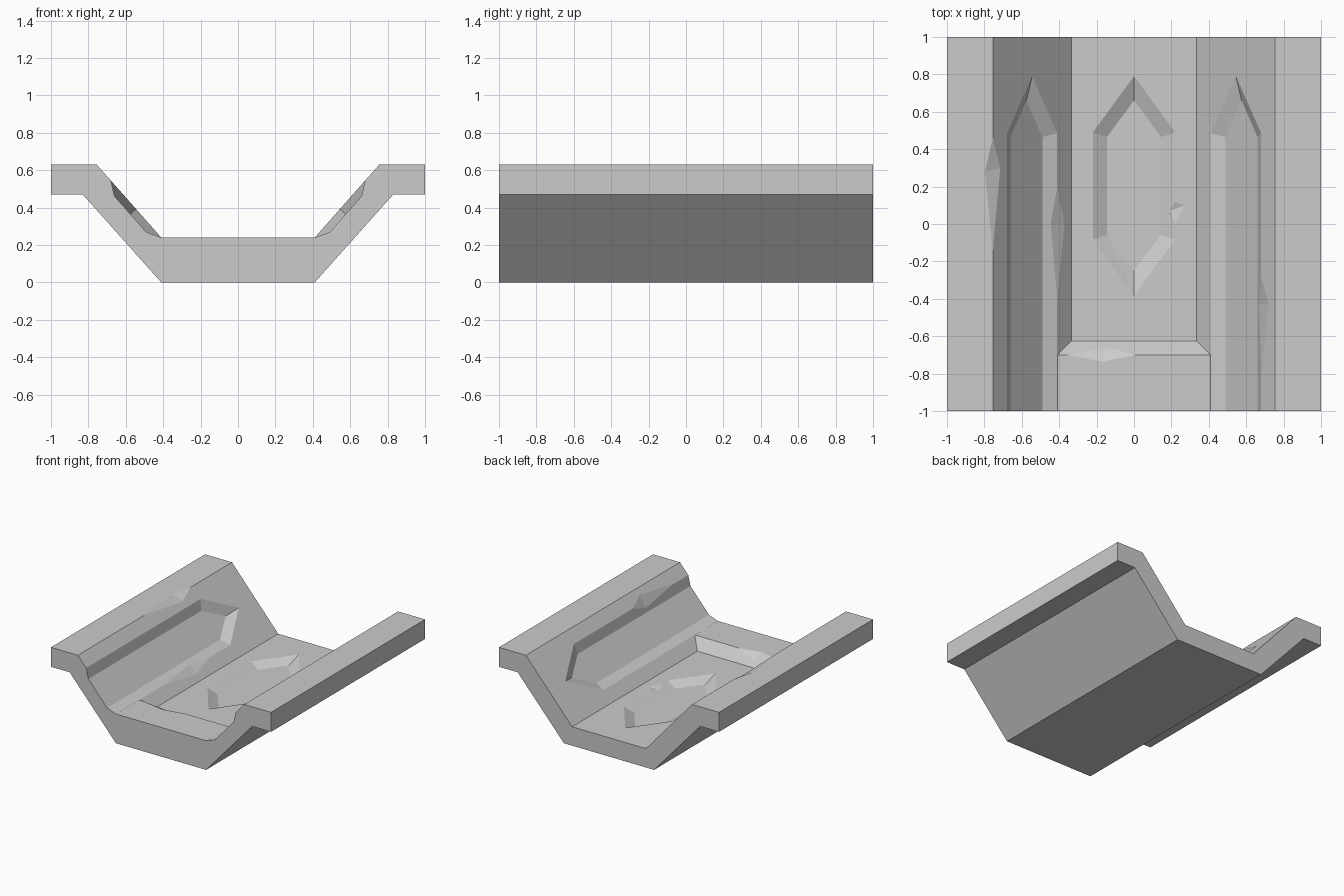
import bpy, bmesh
from mathutils import Vector

if "Cube" in bpy.data.objects:
    bpy.data.objects.remove(bpy.data.objects["Cube"])

SLOPE = 1.13
RIM, FLOOR, SILL = 0.63, 0.155, 0.24


def wall_z(x):
    return RIM - SLOPE * (0.755 - abs(x))


def to_object(bm, name):
    bmesh.ops.recalc_face_normals(bm, faces=bm.faces)
    me = bpy.data.meshes.new(name)
    bm.to_mesh(me)
    bm.free()
    ob = bpy.data.objects.new(name, me)
    bpy.context.collection.objects.link(ob)
    return ob


def hull(name, pts):
    bm = bmesh.new()
    for p in pts:
        bm.verts.new(p)
    res = bmesh.ops.convex_hull(bm, input=bm.verts)
    junk = {g for g in res["geom_interior"] if isinstance(g, bmesh.types.BMVert)}
    bmesh.ops.delete(bm, geom=list(junk), context='VERTS')
    bmesh.ops.dissolve_limit(bm, angle_limit=0.002, verts=bm.verts, edges=bm.edges)
    return to_object(bm, name)


def boolean(target, tool, operation='DIFFERENCE'):
    mod = target.modifiers.new("bool", 'BOOLEAN')
    mod.operation, mod.object, mod.solver = operation, tool, 'EXACT'
    bpy.context.view_layer.objects.active = target
    bpy.ops.object.modifier_apply(modifier=mod.name)
    bpy.data.objects.remove(tool, do_unlink=True)


def recess(target, outer, inner, out):
    out = Vector(out)
    lifted = [Vector(p) + out for p in outer]
    boolean(target, hull("recess_cutter", [*outer, *inner, *lifted]))


# Trough body: half profile mirrored and extruded along y
half = [(0.335, FLOOR), (0.755, RIM), (1, RIM), (1, 0.47), (0.83, 0.47), (0.41, 0)]
profile = half + [(-x, z) for x, z in reversed(half)]
bm = bmesh.new()
face = bm.faces.new([bm.verts.new((x, -1, z)) for x, z in profile])
ext = bmesh.ops.extrude_face_region(bm, geom=[face])
bmesh.ops.translate(bm, vec=(0, 2, 0),
                    verts=[g for g in ext["geom"] if isinstance(g, bmesh.types.BMVert)])
trough = to_object(bm, "trough")

# Pointed recesses in both sloping walls, open at the front
for s in (1, -1):
    outer = [(s * x, y, wall_z(x)) for x, y in
             [(0.41, -1.1), (0.41, 0.485), (0.545, 0.79), (0.68, 0.485), (0.68, -1.1)]]
    inner = [(s * x, y, wall_z(x) - 0.062) for x, y in
             [(0.49, -1.1), (0.49, 0.465), (0.575, 0.66), (0.66, 0.465), (0.66, -1.1)]]
    recess(trough, outer, inner, (-s * 0.09, 0, 0.08))

# Long hexagonal recess in the floor
def hexagon(w, y0, y1, tip0, tip1, z):
    return [(w, y0, z), (w, y1, z), (0, tip1, z), (-w, y1, z), (-w, y0, z), (0, tip0, z)]

recess(trough, hexagon(0.22, -0.08, 0.49, -0.385, 0.79, FLOOR),
       hexagon(0.145, -0.06, 0.465, -0.25, 0.66, FLOOR - 0.042), (0, 0, 0.1))

# Raised sill across the front of the floor
sill = hull("sill", [(s * 0.41, y, z) for s in (1, -1) for y, z in
                     [(-1, 0.1), (-1, SILL), (-0.7, SILL), (-0.625, FLOOR), (-0.625, 0.1)]])
boolean(trough, sill, 'UNION')

# Chips along the edges: two points on the edge, one on each adjoining face
chips = [
    ([(-0.755, 0.46, RIM), (-0.755, -0.14, RIM),
      (-0.797, 0.28, RIM), (-0.715, 0.3, wall_z(0.715))], (0.02, 0, 0.04)),
    ([(-0.41, 0.2, SILL), (-0.41, -0.4, SILL),
      (-0.455, 0, 0.26), (-0.37, 0, wall_z(0.37))], (0.04, 0, 0.04)),
    ([(0.68, -0.28, wall_z(0.68)), (0.68, -0.8, wall_z(0.68)),
      (0.72, -0.43, wall_z(0.72)), (0.668, -0.43, 0.495)], (-0.04, 0, 0.02)),
    ([(-0.36, -0.7, SILL), (0.01, -0.7, SILL),
      (-0.17, -0.735, SILL), (-0.15, -0.66, 0.195)], (0, 0.02, 0.04)),
    ([(0.22, 0.12, FLOOR), (0.22, 0, FLOOR),
      (0.27, 0.1, FLOOR), (0.19, 0.07, 0.138)], (-0.01, 0, 0.04)),
]
for pts, out in chips:
    lifted = [Vector(p) + Vector(out) for p in pts]
    boolean(trough, hull("chip_cutter", [*pts, *lifted]))
